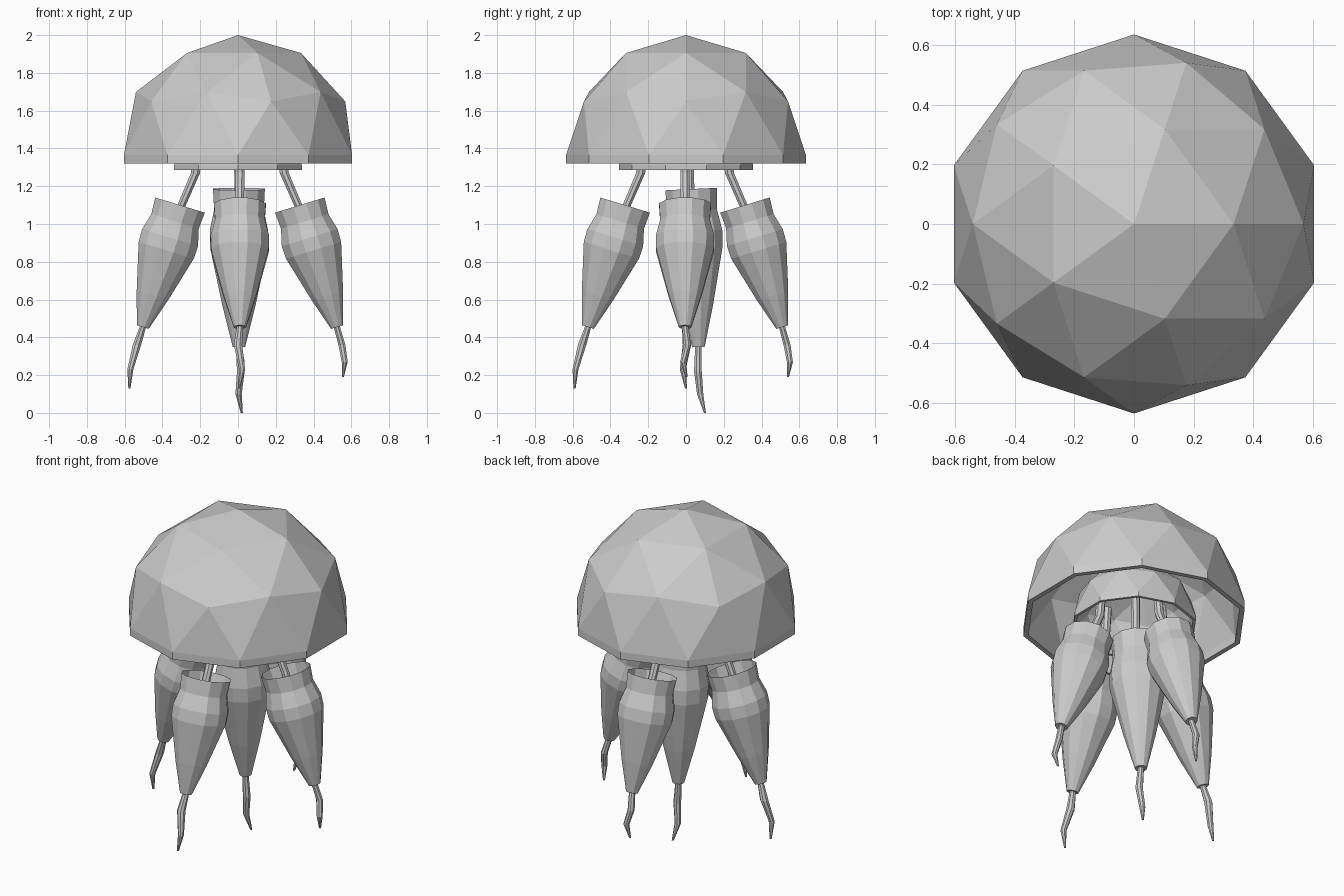
import bpy, bmesh, math
from mathutils import Matrix, Vector

if "Cube" in bpy.data.objects:
    bpy.data.objects.remove(bpy.data.objects["Cube"])

CENTRE = Matrix.Translation((0.01, -0.005, 0))


def make_object(name, bm):
    bmesh.ops.recalc_face_normals(bm, faces=bm.faces)
    mesh = bpy.data.meshes.new(name)
    bm.to_mesh(mesh)
    bm.free()
    obj = bpy.data.objects.new(name, mesh)
    bpy.context.collection.objects.link(obj)
    return obj


def dome(name, radius, z, lip, wall):
    # half icosphere with a straight lip at the rim
    bm = bmesh.new()
    bmesh.ops.create_icosphere(bm, subdivisions=2, radius=radius)
    bmesh.ops.delete(bm, geom=[v for v in bm.verts if v.co.z < -0.01], context='VERTS')
    rim = [e for e in bm.edges if e.is_boundary]
    new = bmesh.ops.extrude_edge_only(bm, edges=rim)['geom']
    bmesh.ops.translate(bm, vec=(0, 0, -lip),
                        verts=[g for g in new if isinstance(g, bmesh.types.BMVert)])
    bmesh.ops.translate(bm, vec=(0, 0, z), verts=bm.verts)
    obj = make_object(name, bm)
    mod = obj.modifiers.new("wall", 'SOLIDIFY')
    mod.thickness, mod.offset = wall, -1


def loft(name, rings, sides, matrix, cap_top):
    # rings: (x, y, z, radius) of stacked horizontal sections
    bm = bmesh.new()
    loops = []
    for x, y, z, r in rings:
        loops.append([bm.verts.new(matrix @ Vector((
            x + r * math.cos(2 * math.pi * (i + 0.5) / sides),
            y + r * math.sin(2 * math.pi * (i + 0.5) / sides), z)))
            for i in range(sides)])
    for a, b in zip(loops, loops[1:]):
        for i in range(sides):
            j = (i + 1) % sides
            bm.faces.new((a[i], a[j], b[j], b[i]))
    bm.faces.new(loops[-1])
    if cap_top:
        bm.faces.new(loops[0])
    return make_object(name, bm)


# Bell profile: distance along axis, radius (open at the top)
BELL = [(0, 0.142), (0.09, 0.136), (0.18, 0.16), (0.25, 0.158),
        (0.50, 0.09), (0.675, 0.034)]


def bell(name, matrix, stretch=1.0):
    loft(name, [(0, 0, -s * stretch, r) for s, r in BELL], 12, matrix, False)


# Outer and inner domes
dome("outer_dome", 0.635, 1.365, 0.045, 0.03)
dome("inner_dome", 0.355, 1.312, 0.027, 0.017)

# Four tilted arms: name, angle, tip points (outward, sideways, z, radius)
LONG = [(0.545, -0.01, 0.36, 0.024), (0.58, 0.012, 0.23, 0.017), (0.585, -0.005, 0.13, 0.006)]
SHORT = [(0.54, 0.012, 0.36, 0.02), (0.555, -0.01, 0.27, 0.017), (0.545, 0.008, 0.19, 0.006)]
for name, angle, tip in (("right", 0, SHORT), ("back", 90, SHORT),
                         ("left", 180, LONG), ("front", 270, LONG)):
    turn = CENTRE @ Matrix.Rotation(math.radians(angle), 4, 'Z')
    lean = Matrix.Translation((0.317, 0, 1.10)) @ Matrix.Rotation(math.radians(-17), 4, 'Y')
    bell(name + "_bell", turn @ lean)
    stem = [(0.215, 0, 1.50, 0.026), (0.235, 0, 1.27, 0.026), (0.317, 0, 1.08, 0.024),
            (0.41, 0, 0.78, 0.022), (0.512, 0, 0.46, 0.018)]
    loft(name + "_tentacle", stem + tip, 8, turn, True)

# Upright centre arm, larger and leaning slightly back
bell("centre_bell", Matrix.Translation((0.005, 0.027, 1.185))
     @ Matrix.Rotation(math.radians(2.7), 4, 'X'), 1.24)
loft("centre_tentacle", [(0, 0.01, 1.60, 0.026), (0.005, 0.02, 1.2, 0.026),
                         (0.005, 0.05, 0.7, 0.022), (0.005, 0.065, 0.35, 0.018),
                         (0.015, 0.063, 0.22, 0.022), (0.003, 0.075, 0.10, 0.018),
                         (0.02, 0.10, 0.0, 0.006)], 8, Matrix.Identity(4), True)
